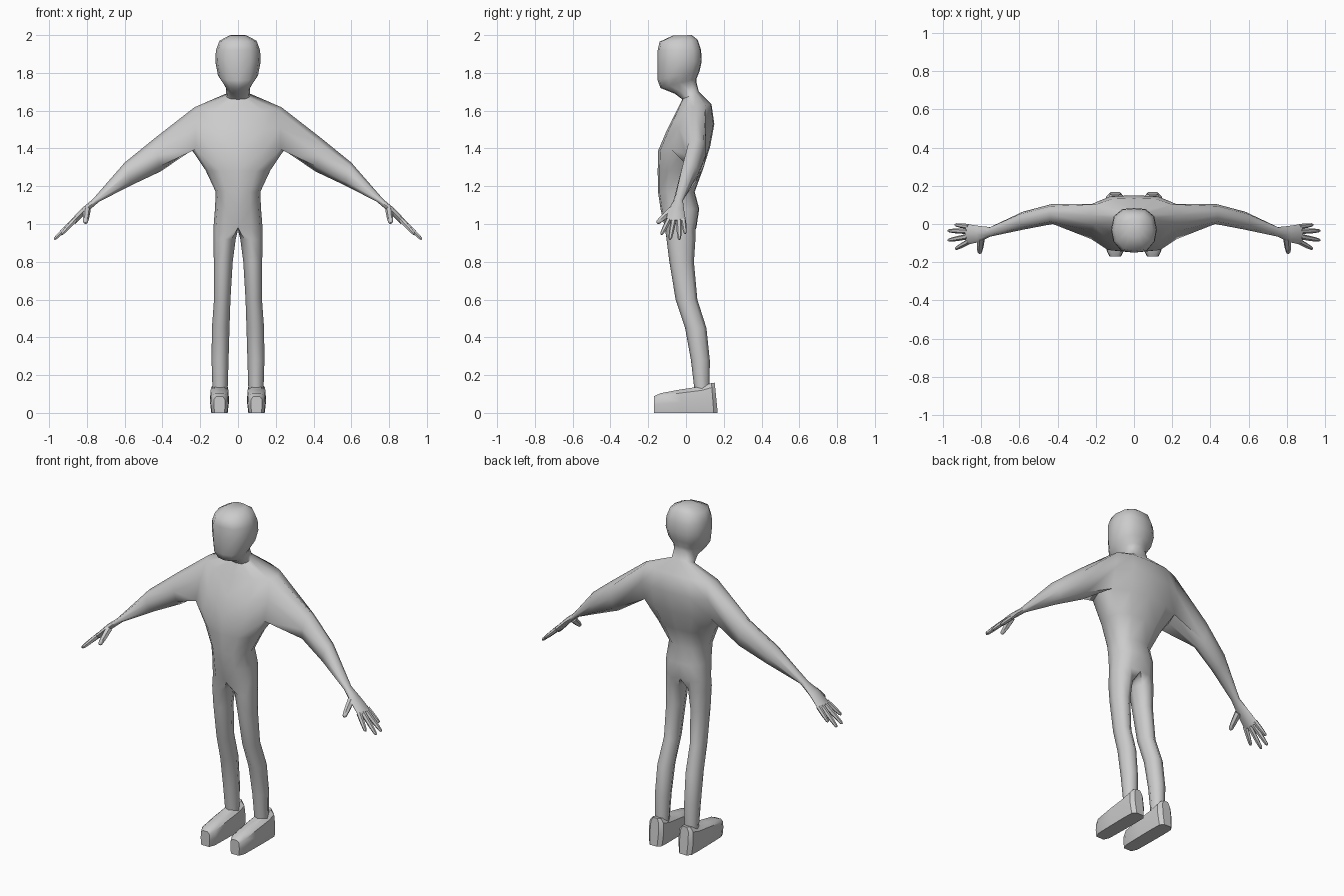
import bpy, bmesh, math
from mathutils import Vector

if "Cube" in bpy.data.objects:
    bpy.data.objects.remove(bpy.data.objects["Cube"])


def finish(name, bm, angle=50):
    """Turn a right-half bmesh into a mirrored, smooth object."""
    bmesh.ops.delete(bm, geom=[v for v in bm.verts if not v.link_faces], context='VERTS')
    bmesh.ops.recalc_face_normals(bm, faces=bm.faces)
    me = bpy.data.meshes.new(name)
    bm.to_mesh(me)
    bm.free()
    ob = bpy.data.objects.new(name, me)
    bpy.context.collection.objects.link(ob)
    m = ob.modifiers.new("mirror", 'MIRROR')
    m.use_clip = True
    m.merge_threshold = 0.0005
    bpy.ops.object.select_all(action='DESELECT')
    ob.select_set(True)
    bpy.context.view_layer.objects.active = ob
    bpy.ops.object.shade_smooth_by_angle(angle=math.radians(angle))
    return ob


def ring(bm, pts):
    return [bm.verts.new(p) for p in pts]


def bridge(bm, a, b, closed=True, skip=()):
    n = len(a)
    for i in range(n if closed else n - 1):
        if i not in skip:
            j = (i + 1) % n
            bm.faces.new((a[i], a[j], b[j], b[i]))


def loft(bm, rings, cap_start=True):
    for a, b in zip(rings, rings[1:]):
        bridge(bm, a, b)
    if cap_start:
        bm.faces.new(rings[0])
    bm.faces.new(rings[-1])


# ---- Body: half rows from front middle round the side to back middle
XF = (0, .55, .9, 1, .88, .5, 0)
YF = (0, .04, .25, .52, .82, .98, 1)


def row(w, yf, yb, zf, zb):
    return [(w * x, yf + (yb - yf) * t, zf + (zb - zf) * t) for x, t in zip(XF, YF)]


ROWS = [  # half width, front y, back y, front z, back z
    (.13, -.112, .055, .98, .98), (.122, -.135, .07, 1.08, 1.08),
    (.118, -.148, .046, 1.17, 1.17), (.172, -.15, .09, 1.28, 1.29),
    (.25, -.147, .128, 1.39, 1.41), (.25, -.10, .15, 1.50, 1.53),
    (.23, -.05, .135, 1.60, 1.635), (.065, -.02, .068, 1.66, 1.70),
    (.062, -.06, .055, 1.69, 1.75), (.078, -.135, .056, 1.72, 1.77),
    (.106, -.15, .072, 1.76, 1.81), (.12, -.15, .083, 1.86, 1.86),
    (.117, -.15, .08, 1.92, 1.92), (.098, -.14, .062, 1.965, 1.975),
    (.045, -.07, .03, 1.997, 2.0)]

bm = bmesh.new()
rows = [ring(bm, row(*r)) for r in ROWS]
for i in range(len(rows) - 1):
    # leave a hole at the side of the shoulder rows for the arm
    bridge(bm, rows[i], rows[i + 1], False, (2, 3) if i in (4, 5) else ())
bm.faces.new(rows[-1])

# Legs grow out of the lowest body row
LX = (.18, .5, .86, 1, .86, .5, .18, 0)
LY = (.14, 0, .14, .5, .86, 1, .86, .5)
LEG = [  # inner x, outer x, front y, back y, z
    (.012, .13, -.103, .05, .92), (.028, .128, -.088, .042, .80),
    (.04, .127, -.055, .06, .60), (.045, .138, -.005, .108, .45),
    (.05, .14, .026, .126, .28), (.055, .135, .045, .125, .12)]
prev = rows[0] + [bm.verts.new((0, -.03, .97))]
for x0, x1, y0, y1, z in LEG:
    cur = ring(bm, [(x0 + (x1 - x0) * a, y0 + (y1 - y0) * b, z) for a, b in zip(LX, LY)])
    bridge(bm, prev, cur)
    prev = cur
bm.faces.new(prev)

# Arms and palms grow out of the shoulder hole
lo, mid, hi = rows[4], rows[5], rows[6]
prev = [hi[2], hi[3], hi[4], mid[4], lo[4], lo[3], lo[2], mid[2]]
ARM = [  # top x, z, bottom x, z, front y, back y
    (.44, 1.455, .41, 1.278, 0, .106), (.60, 1.325, .565, 1.205, -.03, .064),
    (.77, 1.13, .735, 1.118, -.066, -.016), (.825, 1.085, .80, 1.062, -.095, -.01),
    (.885, 1.022, .862, 1.0, -.108, 0)]
AU = (.15, 0, .15, .5, .85, 1, .85, .5)
AY = (.12, .5, .88, 1, .88, .5, .12, 0)
for tx, tz, bx, bz, y0, y1 in ARM:
    cur = ring(bm, [(tx + (bx - tx) * u, y0 + (y1 - y0) * v, tz + (bz - tz) * u)
                    for u, v in zip(AU, AY)])
    bridge(bm, prev, cur)
    prev = cur
bm.faces.new(prev)
finish("body", bm, 60)

# ---- Fingers: tapered six-sided sticks
FINGERS = [  # root, tip, root radius
    ((.865, -.014, 1.02), (.937, -.004, .95), .014),
    ((.87, -.038, 1.018), (.973, -.035, .918), .015),
    ((.87, -.066, 1.018), (.973, -.085, .918), .015),
    ((.865, -.092, 1.02), (.935, -.13, .945), .015),
    ((.80, -.075, 1.075), (.808, -.153, 1.005), .020)]
bm = bmesh.new()
for a, b, r in FINGERS:
    a, b = Vector(a), Vector(b)
    d = (b - a).normalized()
    u = d.cross(Vector((.68, 0, .73))).normalized()
    v = d.cross(u)
    rings = []
    for t, s in ((0, 1), (.6, .85), (.93, .62), (1, .3)):
        c = a.lerp(b, t)
        rings.append(ring(bm, [c + r * s * (u * math.cos(k * math.pi / 3) +
                                            v * math.sin(k * math.pi / 3)) for k in range(6)]))
    loft(bm, rings)
finish("fingers", bm)

# ---- Shoes: flat-soled sections from toe to heel
SHOE = [  # y of sole, y of top, half width, height
    (-.17, -.17, .030, .088), (-.135, -.135, .047, .104), (-.02, -.03, .050, .124),
    (.09, .08, .051, .14), (.147, .135, .049, .158), (.168, .152, .028, .16)]
SX = (-.85, -1, -.92, -.5, .5, .92, 1, .85)
SZ = (0, .45, .85, 1, 1, .85, .45, 0)
bm = bmesh.new()
loft(bm, [ring(bm, [(.098 + w * x, y0 + (y1 - y0) * z, h * z) for x, z in zip(SX, SZ)])
          for y0, y1, w, h in SHOE])
finish("shoes", bm, 40)
